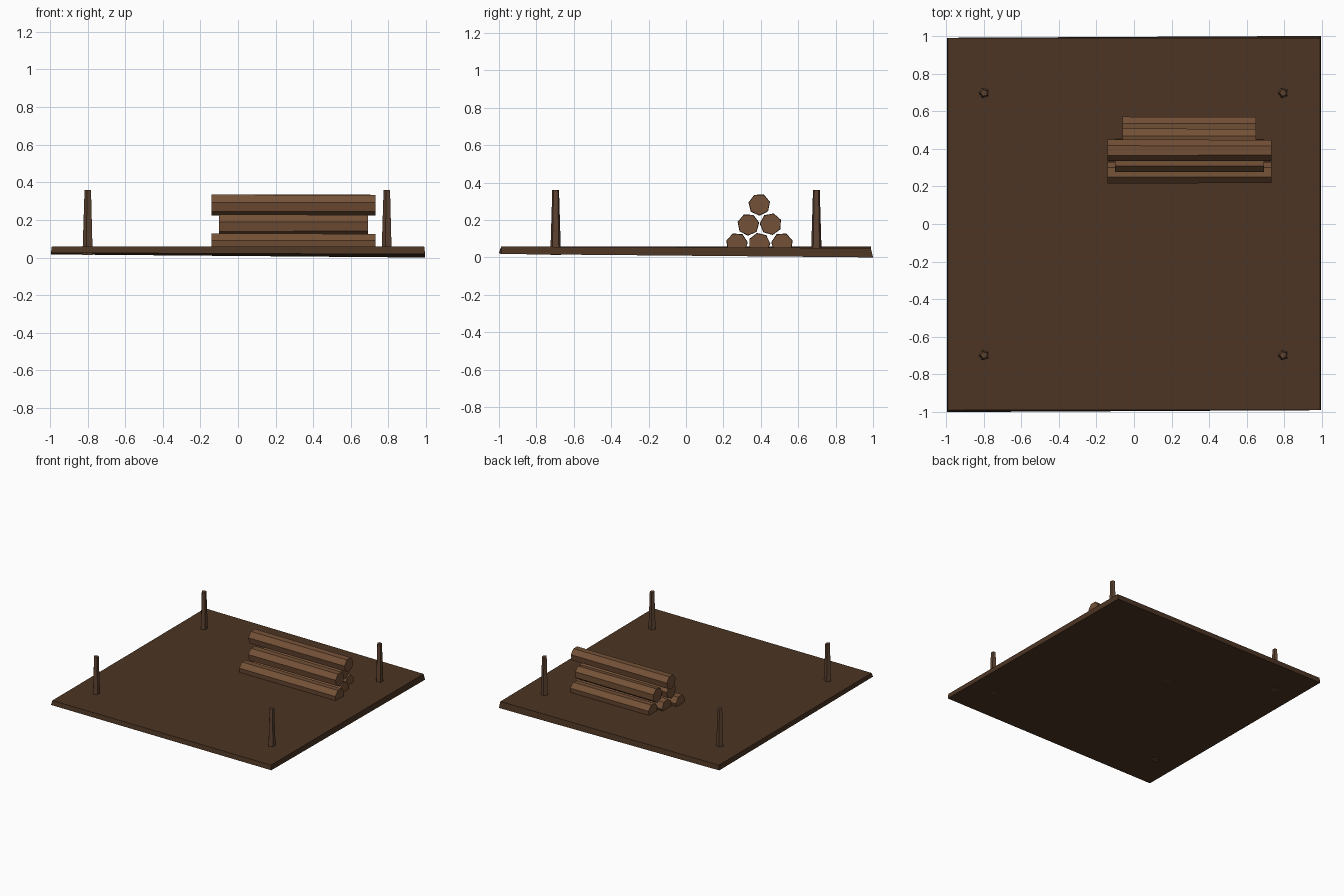
import bpy
import bmesh
from math import pi
from mathutils import Matrix, Vector

cube = bpy.data.objects.get("Cube")
if cube:
    bpy.data.objects.remove(cube, do_unlink=True)


def make_material(name, color):
    mat = bpy.data.materials.new(name)
    mat.use_nodes = True
    mat.diffuse_color = (*color, 1)
    mat.node_tree.nodes["Principled BSDF"].inputs["Base Color"].default_value = (*color, 1)
    return mat


board_brown = make_material("dark brown board", (0.072, 0.035, 0.017))
post_brown = make_material("medium brown post", (0.110, 0.056, 0.030))
log_brown = make_material("warm brown log", (0.175, 0.082, 0.038))


def finish(name, bm, mat):
    bmesh.ops.recalc_face_normals(bm, faces=bm.faces)
    mesh = bpy.data.meshes.new(name)
    bm.to_mesh(mesh)
    bm.free()
    mesh.materials.append(mat)
    obj = bpy.data.objects.new(name, mesh)
    bpy.context.scene.collection.objects.link(obj)
    return obj


def prism(name, sides, r1, r2, length, matrix, mat):
    bm = bmesh.new()
    bmesh.ops.create_cone(bm, cap_ends=True, segments=sides, radius1=r1,
                          radius2=r2, depth=length, matrix=matrix)
    return finish(name, bm, mat)


# Ground board: a thin slab, slightly warped toward its back left corner
bm = bmesh.new()
bmesh.ops.create_cube(bm, size=2)
for v in bm.verts:
    right, back, top = v.co.x > 0, v.co.y > 0, v.co.z > 0
    if top:
        z = 0.05 if right and back else 0.058
        v.co = Vector((v.co.x * 0.99, v.co.y * 0.988, z))
    else:
        z = 0.025 - 0.007 * right - 0.008 * back - 0.010 * (right and back)
        v.co = Vector((v.co.x * 0.995, v.co.y * (1.0 if right == back else 0.99), z))
finish("ground_board", bm, board_brown)

# Four tapered corner posts that pass through the board
for side, x in (("right", -0.797), ("left", 0.793)):
    for end, y in (("front", -0.697), ("back", 0.697)):
        place = Matrix.Translation((x, y, 0.187)) @ Matrix.Rotation(pi / 2, 4, "Z")
        prism(f"post_{end}_{side}", 5, 0.030, 0.019, 0.346, place, post_brown)

# Pyramid of logs lying along x: name, y, z, start, end, roll
LOGS = [
    ("log_bottom_front", 0.272, 0.073, -0.14, 0.73, 0.15),
    ("log_bottom_middle", 0.392, 0.073, -0.10, 0.69, 0.0),
    ("log_bottom_back", 0.514, 0.073, -0.06, 0.65, 0.3),
    ("log_middle_front", 0.333, 0.175, -0.10, 0.69, 0.2),
    ("log_middle_back", 0.453, 0.178, -0.06, 0.65, 0.4),
    ("log_top", 0.392, 0.282, -0.14, 0.73, 0.25),
]
for name, y, z, start, end, roll in LOGS:
    place = (Matrix.Translation(((start + end) / 2, y, z))
             @ Matrix.Rotation(roll, 4, "X") @ Matrix.Rotation(pi / 2, 4, "Y"))
    prism(name, 7, 0.059, 0.057, end - start, place, log_brown)
